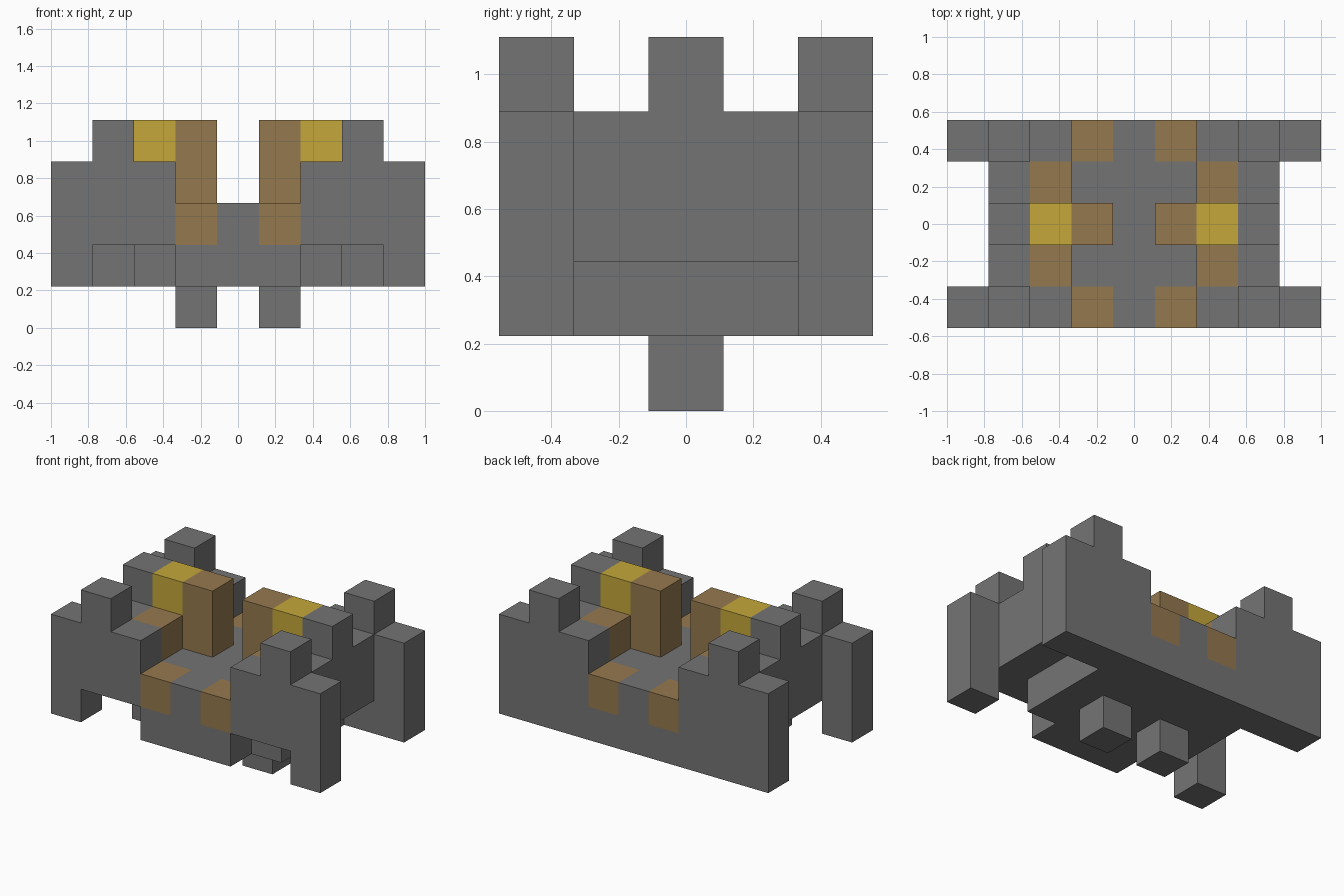
import bpy, bmesh

if "Cube" in bpy.data.objects:
    bpy.data.objects.remove(bpy.data.objects["Cube"], do_unlink=True)

CELL = 2 / 9  # edge of one block; everything below is measured in blocks


def material(name, rgb):
    mat = bpy.data.materials.new(name)
    mat.use_nodes = True
    colour = (*rgb, 1)
    mat.diffuse_color = colour
    mat.node_tree.nodes["Principled BSDF"].inputs["Base Color"].default_value = colour
    return mat


STONE = material("grey stone", (0.175, 0.175, 0.175))
WOOD = material("brown wood", (0.30, 0.19, 0.078))
GOLD = material("yellow gold", (0.55, 0.39, 0.043))


def extrude(name, profile, y0, y1, mat, side=1):
    """Extrude an (x, z) outline from y0 to y1; side=-1 mirrors it in x."""
    bm = bmesh.new()
    verts = [bm.verts.new((side * x * CELL, y0 * CELL, z * CELL)) for x, z in profile]
    face = bm.faces.new(verts)
    grown = bmesh.ops.extrude_face_region(bm, geom=[face])["geom"]
    top = [v for v in grown if isinstance(v, bmesh.types.BMVert)]
    bmesh.ops.translate(bm, verts=top, vec=(0, (y1 - y0) * CELL, 0))
    bmesh.ops.recalc_face_normals(bm, faces=bm.faces)
    mesh = bpy.data.meshes.new(name)
    bm.to_mesh(mesh)
    bm.free()
    mesh.materials.append(mat)
    obj = bpy.data.objects.new(name, mesh)
    bpy.context.collection.objects.link(obj)
    return obj


def box(name, x, y, z, mat, side=1):
    outline = [(x[0], z[0]), (x[1], z[0]), (x[1], z[1]), (x[0], z[1])]
    return extrude(name, outline, y[0], y[1], mat, side)


FULL, MID, THIN = (-2.5, 2.5), (-1.5, 1.5), (-0.5, 0.5)
INNER, NEXT, OUTER = (0.5, 1.5), (1.5, 2.5), (2.5, 3.5)
FRONT, BACK = (-2.5, -1.5), (1.5, 2.5)

# Stepped wall outlines: the front one is arched, the back one reaches down
steps = [(4.5, 1), (4.5, 4), (3.5, 4), (3.5, 5), (2.5, 5), (2.5, 4), (1.5, 4)]
front_outline = [(1.5, 2), (3.5, 2), (3.5, 1)] + steps
back_outline = [(1.5, 1)] + steps

# Central base and floor
box("base", MID, FULL, (1, 2), STONE)
box("floor_strip", THIN, FULL, (2, 3), STONE)

for side, label in ((1, "left"), (-1, "right")):
    # Base and floor sides
    box(f"{label}_base_side", NEXT, MID, (1, 2), STONE, side)
    box(f"{label}_floor", INNER, MID, (2, 3), STONE, side)
    box(f"{label}_leg", INNER, THIN, (0, 1), STONE, side)

    # Front and back walls with wooden doorway blocks
    extrude(f"{label}_front_wall", front_outline, *FRONT, STONE, side)
    extrude(f"{label}_back_wall", back_outline, *BACK, STONE, side)
    box(f"{label}_front_step", INNER, FRONT, (2, 3), WOOD, side)
    box(f"{label}_back_step", INNER, BACK, (2, 3), WOOD, side)

    # Side wall with its wooden lining
    box(f"{label}_side_wall_foot", (1.5, 3.5), MID, (2, 3), STONE, side)
    box(f"{label}_side_wall", OUTER, MID, (3, 4), STONE, side)
    box(f"{label}_wall_lining", NEXT, MID, (3, 4), WOOD, side)

    # Crossbar: stone turret, gold block, wooden pillar
    box(f"{label}_turret", OUTER, THIN, (4, 5), STONE, side)
    box(f"{label}_gold_block", NEXT, THIN, (4, 5), GOLD, side)
    box(f"{label}_pillar", INNER, THIN, (3, 5), WOOD, side)
